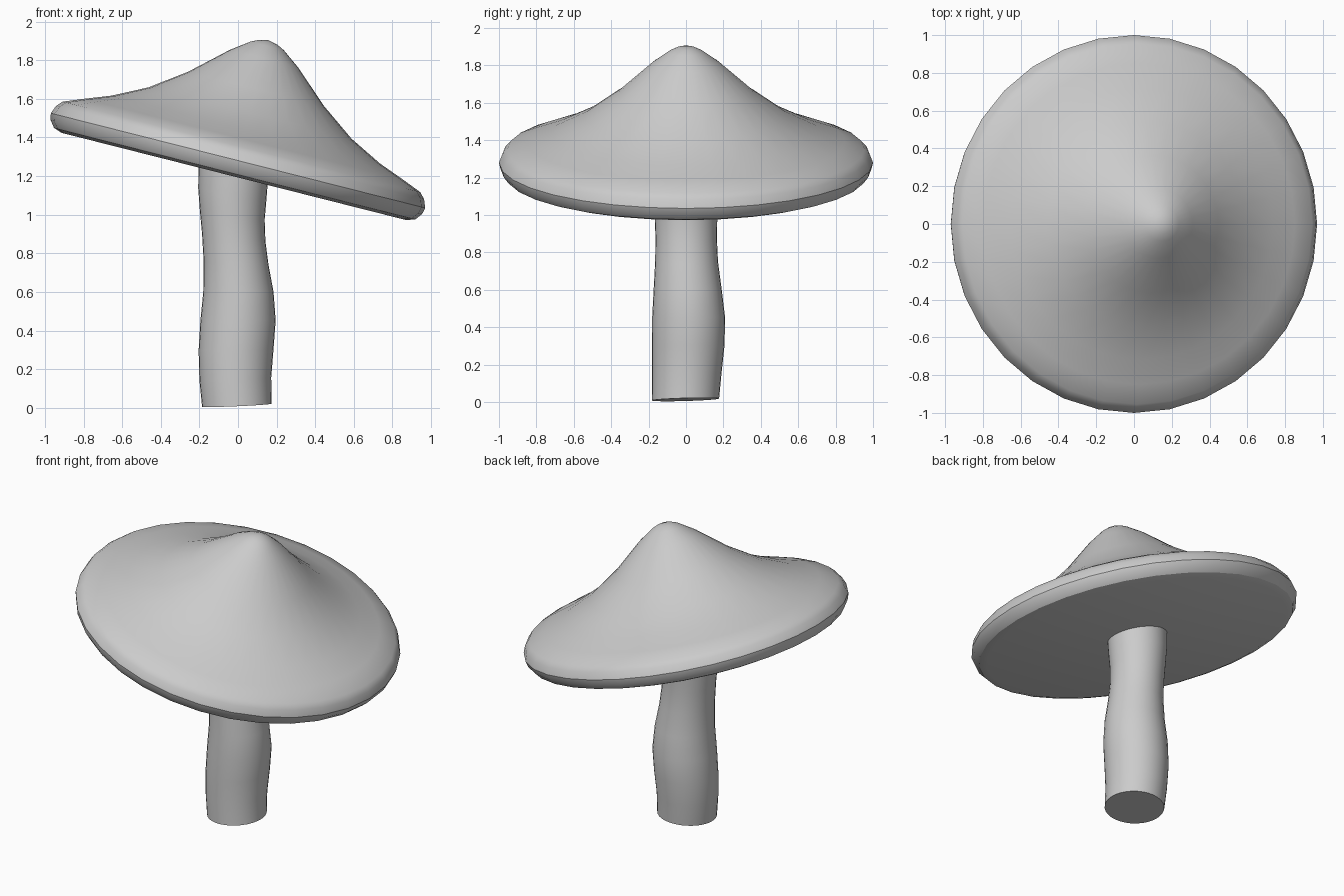
import bpy, bmesh, math
from mathutils import Matrix, Vector

if "Cube" in bpy.data.objects:
    bpy.data.objects.remove(bpy.data.objects["Cube"])


def loft(name, rings, close_end_point=False):
    """Skin a list of equal-length point rings; cap both ends."""
    bm = bmesh.new()
    vs = [[bm.verts.new(p) for p in ring] for ring in rings]
    n = len(vs[0])
    for a, b in zip(vs, vs[1:]):
        for i in range(n):
            j = (i + 1) % n
            bm.faces.new((a[i], a[j], b[j], b[i]))
    bm.faces.new(vs[0][::-1])
    if close_end_point:
        tip = bm.verts.new(close_end_point)
        for i in range(n):
            bm.faces.new((vs[-1][i], vs[-1][(i + 1) % n], tip))
    else:
        bm.faces.new(vs[-1])
    bmesh.ops.recalc_face_normals(bm, faces=bm.faces[:])
    mesh = bpy.data.meshes.new(name)
    bm.to_mesh(mesh)
    bm.free()
    obj = bpy.data.objects.new(name, mesh)
    bpy.context.collection.objects.link(obj)
    bpy.ops.object.select_all(action='DESELECT')
    obj.select_set(True)
    bpy.context.view_layer.objects.active = obj
    bpy.ops.object.shade_smooth_by_angle(angle=math.radians(30))
    return obj


def circle(r, n, cx=0, cy=0):
    return [(cx + r * math.cos(2 * math.pi * i / n),
             cy + r * math.sin(2 * math.pi * i / n)) for i in range(n)]


# Cap: revolved profile (radius, height), tilted towards +x
profile = [(0.92, -0.085), (0.965, -0.07), (0.992, -0.035), (1.0, 0.0),
           (0.983, 0.043), (0.955, 0.073), (0.85, 0.115), (0.718, 0.165),
           (0.542, 0.254), (0.364, 0.382), (0.182, 0.545), (0.09, 0.612),
           (0.05, 0.632)]
cap = loft("mushroom_cap",
           [[(x, y, h) for x, y in circle(r, 32)] for r, h in profile],
           (0, 0, 0.643))
cap.data.transform(Matrix.Translation((0, 0, 1.28))
                   @ Matrix.Rotation(math.radians(14.2), 4, 'Y'))

# Stem: wavy tube (z, centre x, centre y, radius), ends slightly slanted
path = [(0.013, -0.006, -0.003, 0.180), (0.15, -0.014, 0.004, 0.186),
        (0.30, -0.010, 0.012, 0.194), (0.45, 0.000, 0.014, 0.195),
        (0.60, 0.002, 0.009, 0.182), (0.75, -0.010, 0.003, 0.168),
        (0.88, -0.022, 0.001, 0.164), (1.00, -0.030, 0.000, 0.168),
        (1.10, -0.030, 0.000, 0.176), (1.22, -0.025, 0.000, 0.180)]
rings = []
for k, (z, cx, cy, r) in enumerate(path):
    t = max(0, (z - 0.6) / 0.62)
    sx = 0.045 * max(0, 1 - z / 0.6) - 0.25 * t
    sy = 0.03 * max(0, 1 - z / 0.6)
    rings.append([(x, y, z + sx * (x - cx) + sy * (y - cy))
                  for x, y in circle(r, 32, cx, cy)])
loft("mushroom_stem", rings)
